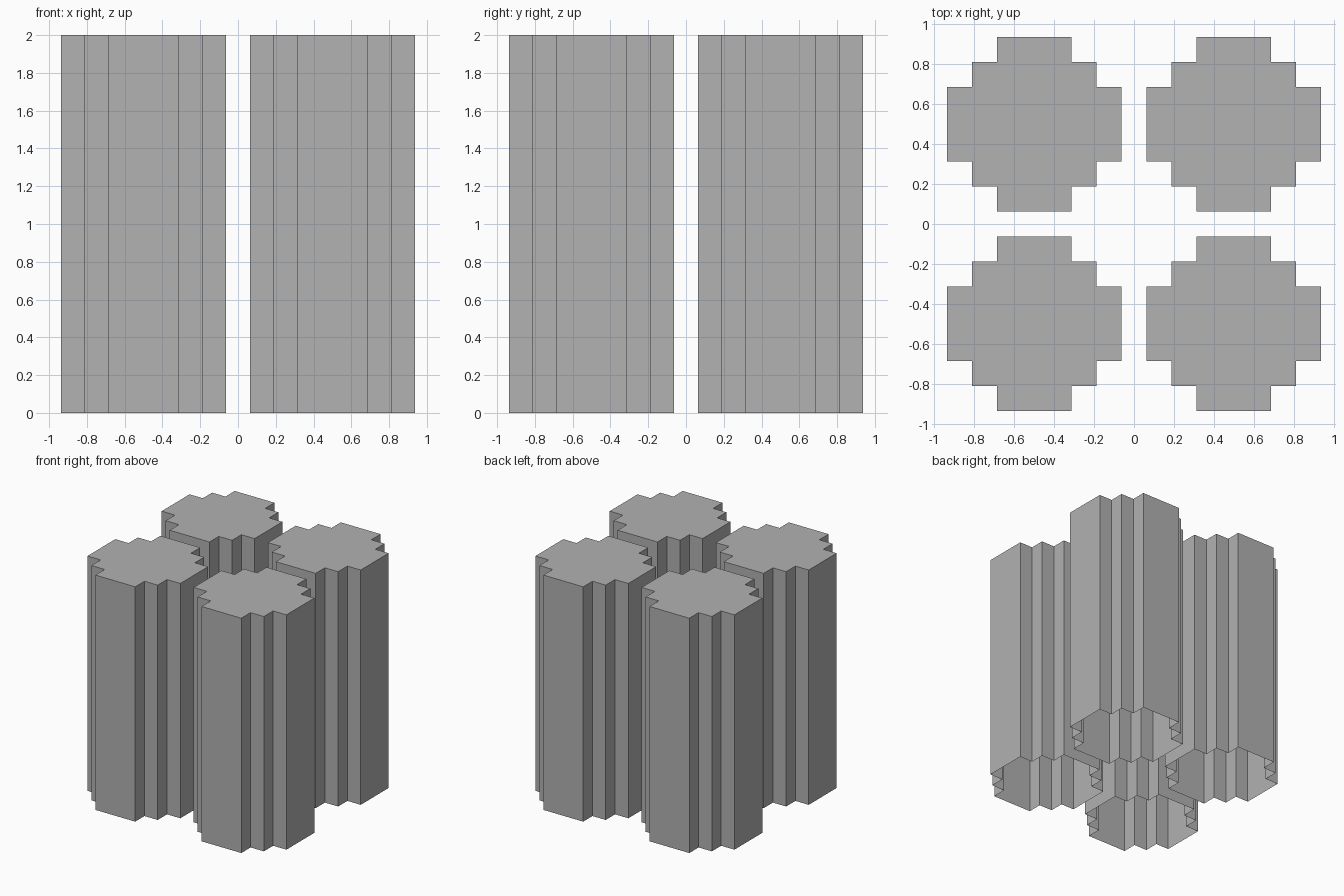
import bpy
import bmesh

cube = bpy.data.objects.get("Cube")
if cube:
    bpy.data.objects.remove(cube, do_unlink=True)

STEP = 0.125
HEIGHT = 2.0

grey = bpy.data.materials.new("plain_grey")
grey.use_nodes = True
colour = (0.445, 0.445, 0.445, 1)
grey.diffuse_color = colour
grey.node_tree.nodes["Principled BSDF"].inputs["Base Color"].default_value = colour


def stepped_outline():
    """Stepped round cross-section, one quarter turned four times."""
    quarter = [(3.5, -1.5), (3.5, 1.5), (2.5, 1.5), (2.5, 2.5), (1.5, 2.5)]
    points = []
    for _ in range(4):
        points += [(x * STEP, y * STEP) for x, y in quarter]
        quarter = [(-y, x) for x, y in quarter]
    return points


def pillar(name, x, y):
    """Walls and a flat top, open underneath."""
    bm = bmesh.new()
    outline = stepped_outline()
    low = [bm.verts.new((px, py, 0)) for px, py in outline]
    high = [bm.verts.new((px, py, HEIGHT)) for px, py in outline]
    for i in range(len(outline)):
        j = (i + 1) % len(outline)
        bm.faces.new((low[i], low[j], high[j], high[i]))
    bm.faces.new(high)
    mesh = bpy.data.meshes.new(name)
    bm.to_mesh(mesh)
    bm.free()
    mesh.materials.append(grey)
    obj = bpy.data.objects.new(name, mesh)
    obj.location = (x, y, 0)
    bpy.context.collection.objects.link(obj)


# Four matching pillars on a square
for side, x in (("left", 0.5), ("right", -0.5)):
    for end, y in (("front", -0.5), ("back", 0.5)):
        pillar(f"{end}_{side}_pillar", x, y)
